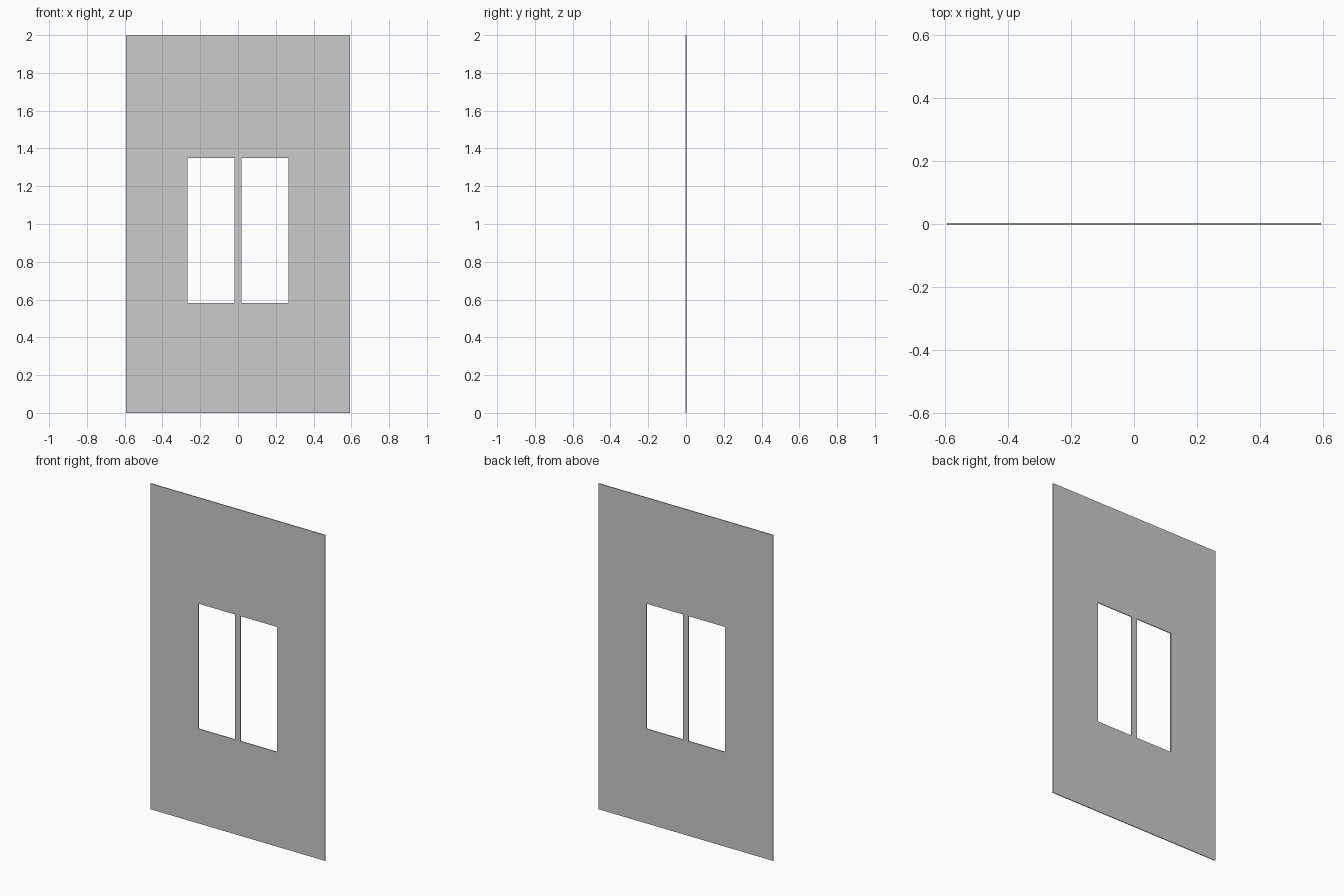
import bpy, bmesh

if "Cube" in bpy.data.objects:
    bpy.data.objects.remove(bpy.data.objects["Cube"])

THICK = 0.005
XS = [-0.593, -0.267, -0.019, 0.019, 0.267, 0.593]   # outer edges, window sides, mullion
ZS = [0.0, 0.581, 1.349, 2.0]                        # floor, sill, head, top
OPENINGS = {(1, 1), (3, 1)}                          # cells left open

# Wall panel: a grid of faces with two window openings
bm = bmesh.new()
verts = [[bm.verts.new((x, 0, z)) for z in ZS] for x in XS]
for i in range(len(XS) - 1):
    for j in range(len(ZS) - 1):
        if (i, j) not in OPENINGS:
            bm.faces.new((verts[i][j], verts[i + 1][j],
                          verts[i + 1][j + 1], verts[i][j + 1]))

mesh = bpy.data.meshes.new("window_wall")
bm.to_mesh(mesh)
bm.free()
wall = bpy.data.objects.new("window_wall", mesh)
bpy.context.collection.objects.link(wall)

# Thin sheet thickness, centred on y = 0
solid = wall.modifiers.new("thickness", 'SOLIDIFY')
solid.thickness = THICK
solid.offset = 0
